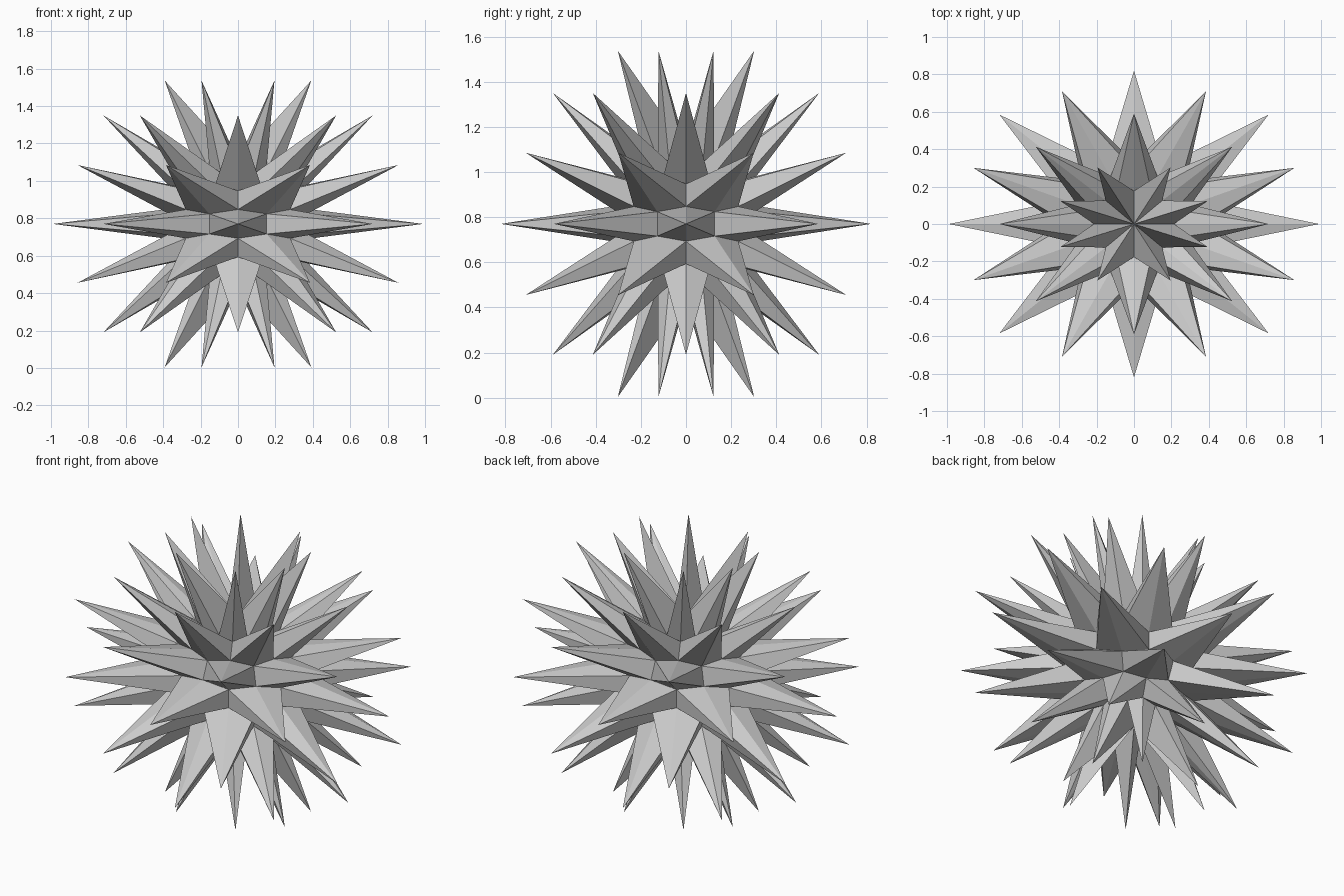
import bpy, bmesh
from math import sin, cos, radians

if "Cube" in bpy.data.objects:
    bpy.data.objects.remove(bpy.data.objects["Cube"])

CZ = 0.77                      # height of the centre
AX, AY, AZ = 0.99, 0.82, 0.82  # outer half sizes
CORE = 0.41                    # core size relative to the tips

# spike tips per row: height offset and (x, y) by longitude step in one quadrant
TIPS = {
    0: (0.0, {0: (0.99, 0), 2: (0.72, 0.585), 4: (0, 0.82)}),
    1: (0.315, {1: (0.858, 0.30), 3: (0.385, 0.71)}),
    2: (0.58, {0: (0.72, 0), 2: (0.525, 0.413), 4: (0, 0.59)}),
    3: (0.767, {1: (0.392, 0.122), 3: (0.195, 0.302)}),
}


def sign(v):
    return 1 if v > 0 else -1


def tip(row, j):
    h, quad = TIPS[abs(row)]
    q = j % 8
    x, y = quad[min(q, 8 - q)]
    a = radians(22.5 * j)
    return (sign(cos(a)) * x, sign(sin(a)) * y, CZ + sign(row) * h)


def core_point(lat, lon):
    la, lo = radians(lat), radians(lon)
    return (CORE * AX * cos(la) * cos(lo), CORE * AY * cos(la) * sin(lo),
            CZ + CORE * AZ * sin(la))


bm = bmesh.new()

# zigzag rings of valley corners: ring k lies between row k and row k + 1
rings = {}
for k in range(-3, 3):
    for j in range(16):
        up = 2 if (j + k) % 2 == 0 else -2
        lat = 22.5 * k + 11.25 + up
        rings[k, j] = bm.verts.new(core_point(lat, 22.5 * j))
north = bm.verts.new(core_point(90, 0))
south = bm.verts.new(core_point(-90, 0))

# one pyramid spike on every honeycomb cell of the core
for row in range(-3, 4):
    for j in range(row % 2, 16, 2):
        l, r = (j - 1) % 16, (j + 1) % 16
        low = [south] if row == -3 else [rings[row - 1, i] for i in (l, j, r)]
        top = [north] if row == 3 else [rings[row, i] for i in (r, j, l)]
        loop = low + top
        apex = bm.verts.new(tip(row, j))
        for a, b in zip(loop, loop[1:] + loop[:1]):
            bm.faces.new((a, b, apex))

bmesh.ops.recalc_face_normals(bm, faces=bm.faces)
mesh = bpy.data.meshes.new("spiked_star")
bm.to_mesh(mesh)
bm.free()
bpy.context.collection.objects.link(bpy.data.objects.new("spiked_star", mesh))
